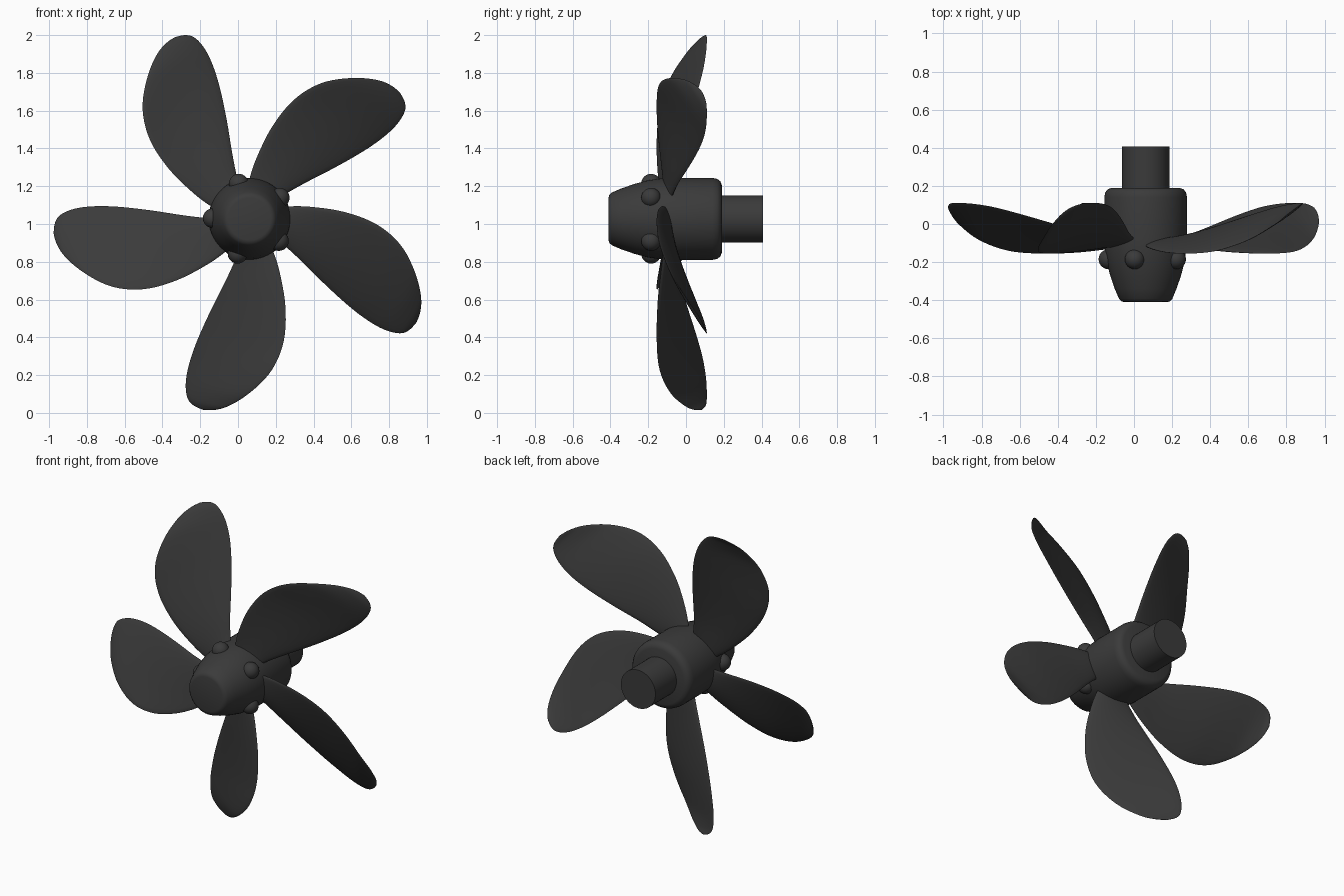
import bpy, bmesh, math

if "Cube" in bpy.data.objects:
    bpy.data.objects.remove(bpy.data.objects["Cube"])

CX, CZ = 0.061, 1.027          # propeller axis (runs along y)
COUNT = 5
STEP = 2 * math.pi / COUNT

mat = bpy.data.materials.new("dark grey metal")
mat.diffuse_color = (0.043, 0.043, 0.043, 1)
mat.use_nodes = True
mat.node_tree.nodes["Principled BSDF"].inputs["Base Color"].default_value = mat.diffuse_color


def finish(name, bm, angle):
    bmesh.ops.remove_doubles(bm, verts=bm.verts, dist=0.0004)
    bmesh.ops.recalc_face_normals(bm, faces=bm.faces)
    me = bpy.data.meshes.new(name)
    bm.to_mesh(me)
    bm.free()
    ob = bpy.data.objects.new(name, me)
    bpy.context.collection.objects.link(ob)
    me.materials.append(mat)
    bpy.ops.object.select_all(action='DESELECT')
    ob.select_set(True)
    bpy.context.view_layer.objects.active = ob
    bpy.ops.object.shade_smooth_by_angle(angle=math.radians(angle))
    return ob


def polar(r, a, y):
    return (CX + r * math.cos(a), y, CZ + r * math.sin(a))


def skin(bm, rings):
    for a, b in zip(rings, rings[1:]):
        n = len(a)
        for i in range(n):
            j = (i + 1) % n
            bm.faces.new((a[i], a[j], b[j], b[i]))


def lathe(name, profile, seg=64):
    bm = bmesh.new()
    rings = [[bm.verts.new(polar(r, 2 * math.pi * i / seg, y)) for i in range(seg)]
             for y, r in profile]
    skin(bm, rings)
    bm.faces.new(rings[0])
    bm.faces.new(rings[-1])
    return finish(name, bm, 35)


def spline(rows, steps):
    # Catmull-Rom through the rows
    out = []
    for k in range(len(rows) - 1):
        p0, p1 = rows[max(k - 1, 0)], rows[k]
        p2, p3 = rows[k + 1], rows[min(k + 2, len(rows) - 1)]
        for s in range(steps):
            t = s / steps
            out.append([0.5 * (2 * b + (c - a) * t + (2 * a - 5 * b + 4 * c - d) * t * t
                               + (3 * b - a - 3 * c + d) * t ** 3)
                        for a, b, c, d in zip(p0, p1, p2, p3)])
    out.append(list(rows[-1]))
    return out


# Hub and drive shaft
lathe("hub", [(-0.41, 0.112), (-0.406, 0.127), (-0.392, 0.14), (-0.34, 0.162), (-0.27, 0.186),
              (-0.2, 0.204), (-0.13, 0.214), (-0.08, 0.217), (0.14, 0.217), (0.165, 0.212),
              (0.182, 0.199), (0.19, 0.178)])
lathe("drive_shaft", [(0.15, 0.125), (0.408, 0.125)], 48)

# Blade stations: radius, left angle, right angle, left y, right y, half thickness
stations = [
    (0.13, 168, 108, -0.10, -0.10, 0.020),
    (0.211, 162, 107, -0.115, -0.075, 0.020),
    (0.35, 154.2, 104.9, -0.135, -0.04, 0.018),
    (0.50, 148.3, 103.2, -0.15, 0.005, 0.016),
    (0.67, 141.7, 102.7, -0.155, 0.055, 0.014),
    (0.807, 134.5, 103.2, -0.14, 0.09, 0.012),
    (0.918, 126.3, 104.5, -0.085, 0.107, 0.010),
    (0.997, 119.6, 106.6, -0.005, 0.11, 0.008),
    (1.029, 115.5, 109, 0.05, 0.105, 0.006),
    (1.04, 112.3, 112.2, 0.085, 0.086, 0.001),
]
CHORD = 12
rows = spline(stations, 5)
for k in range(COUNT):
    bm = bmesh.new()
    rings = []
    for r, la, ra, ly, ry, th in rows:
        ring = []
        for i in range(2 * CHORD):
            w = math.pi * i / CHORD              # around the lens section
            t = 0.5 - 0.5 * math.cos(w)          # left edge to right edge
            a = math.radians(la + (ra - la) * t) - k * STEP
            y = ly + (ry - ly) * t + th * math.sin(w)
            ring.append(bm.verts.new(polar(r, a, y)))
        rings.append(ring)
    skin(bm, rings)
    bm.faces.new(rings[0])
    bm.faces.new(rings[-1])
    finish("blade_%d" % (k + 1), bm, 60)

# Domed bolts around the nose
for k in range(COUNT):
    bm = bmesh.new()
    bmesh.ops.create_uvsphere(bm, u_segments=24, v_segments=14, radius=0.052)
    bmesh.ops.translate(bm, verts=bm.verts, vec=polar(0.195, math.radians(107) - k * STEP, -0.185))
    finish("bolt_%d" % (k + 1), bm, 60)
